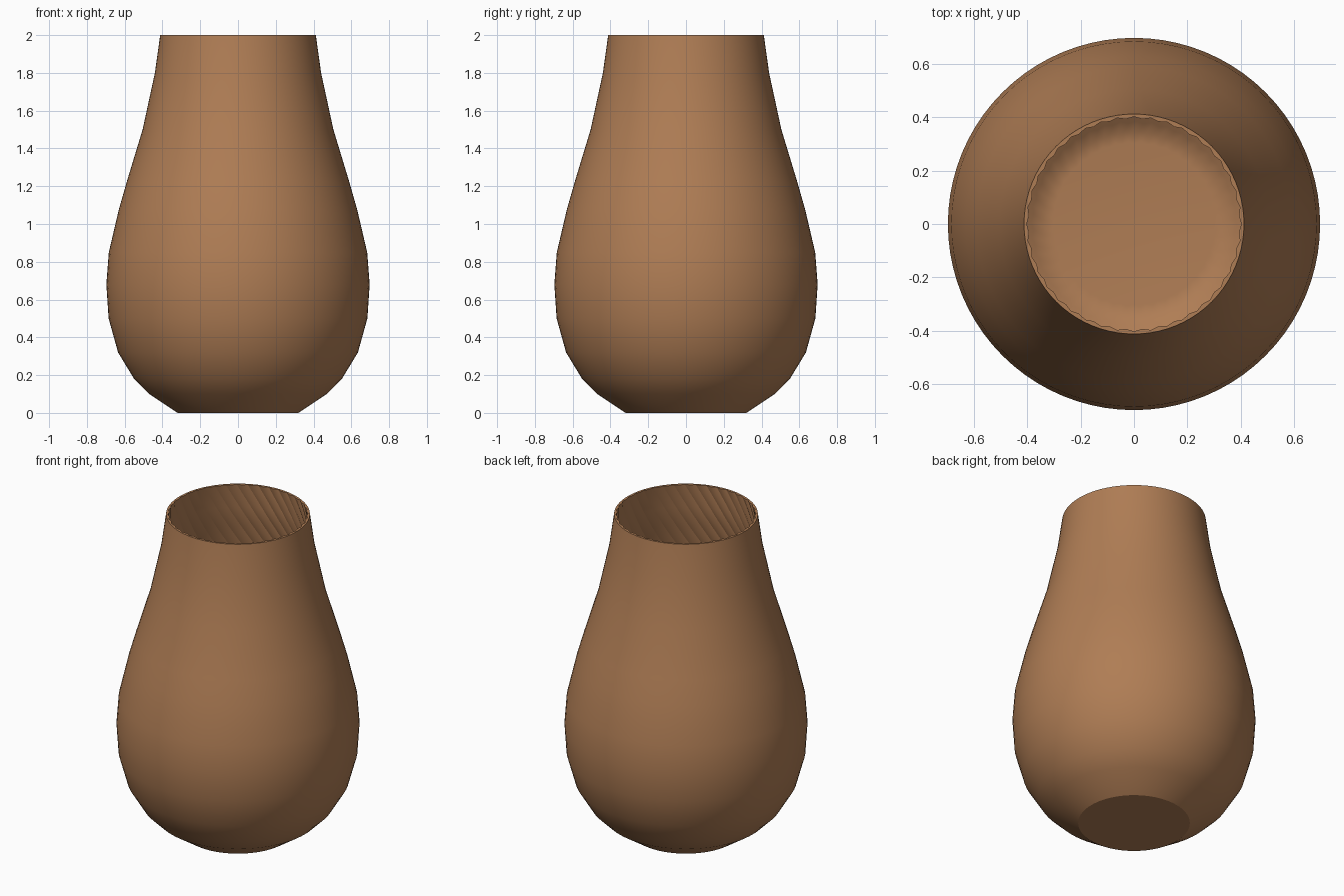
import bpy, bmesh, math

cube = bpy.data.objects.get("Cube")
if cube:
    bpy.data.objects.remove(cube, do_unlink=True)

# Warm brown clay
clay = bpy.data.materials.new("brown_clay")
clay.use_nodes = True
colour = (0.43, 0.205, 0.09, 1)
clay.diffuse_color = colour
clay.node_tree.nodes["Principled BSDF"].inputs["Base Color"].default_value = colour

SIDES = 80      # alternating ridge and groove on the inner wall
TWIST = 1.3     # spiral of the ridges, radians per unit of height
FLOOR = 0.02

# Vase silhouette as (radius, height)
profile = [(0.32, 0), (0.47, 0.1), (0.55, 0.18), (0.635, 0.32), (0.685, 0.5),
           (0.697, 0.68), (0.684, 0.85), (0.63, 1.08), (0.59, 1.22),
           (0.505, 1.5), (0.44, 1.8), (0.412, 2)]


def refine(points, steps):
    """Insert evenly spaced points along each profile segment."""
    out = []
    for (r0, z0), (r1, z1) in zip(points, points[1:]):
        for i in range(steps):
            t = i / steps
            out.append((r0 + (r1 - r0) * t, z0 + (z1 - z0) * t))
    return out + [points[-1]]


def ring(bm, radius, z, turn=0, gap=0, ridge=0):
    verts = []
    for k in range(SIDES):
        a = math.tau * k / SIDES + turn
        r = radius - gap - ridge * (k % 2)
        verts.append(bm.verts.new((r * math.cos(a), r * math.sin(a), z)))
    return verts


def bridge(bm, a, b):
    for k in range(SIDES):
        n = (k + 1) % SIDES
        bm.faces.new((a[k], a[n], b[n], b[k]))


# Outer wall going up, then the spiral-ridged inner wall going down
bm = bmesh.new()
rings = [ring(bm, r, z) for r, z in profile]
for r, z in reversed(refine(profile, 4)):
    rings.append(ring(bm, r, max(z, FLOOR), TWIST * (z - 2), 0.01, 0.008))
for a, b in zip(rings, rings[1:]):
    bridge(bm, a, b)

# Underside and inner floor
bm.faces.new(list(reversed(rings[0])))
bm.faces.new(rings[-1])
bmesh.ops.recalc_face_normals(bm, faces=bm.faces)

mesh = bpy.data.meshes.new("vase_body")
bm.to_mesh(mesh)
bm.free()
mesh.materials.append(clay)
vase = bpy.data.objects.new("vase_body", mesh)
bpy.context.collection.objects.link(vase)

bpy.ops.object.select_all(action='DESELECT')
vase.select_set(True)
bpy.context.view_layer.objects.active = vase
bpy.ops.object.shade_smooth_by_angle(angle=math.radians(30))
